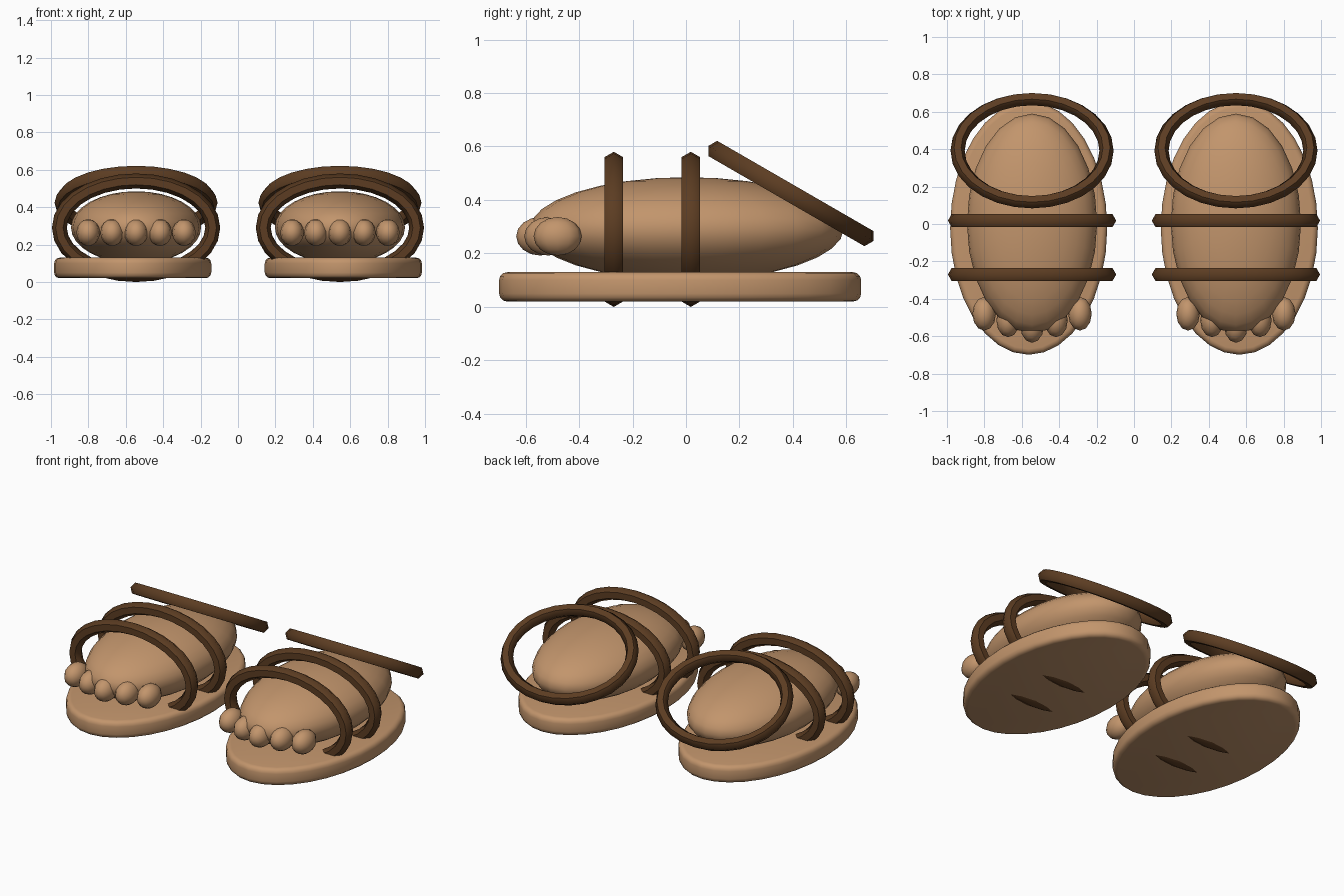
import bpy, bmesh, math
from mathutils import Matrix, Vector

if "Cube" in bpy.data.objects:
    bpy.data.objects.remove(bpy.data.objects["Cube"])


def material(name, color):
    m = bpy.data.materials.new(name)
    m.diffuse_color = (*color, 1)
    m.use_nodes = True
    m.node_tree.nodes["Principled BSDF"].inputs["Base Color"].default_value = m.diffuse_color
    return m


TAN = material("tan", (0.54, 0.30, 0.15))
BROWN = material("dark_brown", (0.107, 0.046, 0.016))


def finish(name, bm, mat, angle=60):
    bmesh.ops.recalc_face_normals(bm, faces=bm.faces)
    mesh = bpy.data.meshes.new(name)
    bm.to_mesh(mesh)
    bm.free()
    mesh.materials.append(mat)
    ob = bpy.data.objects.new(name, mesh)
    bpy.context.collection.objects.link(ob)
    bpy.ops.object.select_all(action='DESELECT')
    ob.select_set(True)
    bpy.context.view_layer.objects.active = ob
    bpy.ops.object.shade_smooth_by_angle(angle=math.radians(angle))
    return ob


def ellipsoid(name, center, radii, mat, u=24, v=16):
    bm = bmesh.new()
    bmesh.ops.create_uvsphere(bm, u_segments=u, v_segments=v, radius=1)
    bm.transform(Matrix.Translation(center) @ Matrix.Diagonal((*radii, 1)))
    finish(name, bm, mat)


def oval_ring(name, center, rx, ry, tube, tilt, mat, n=28, sides=6):
    """Hexagonal tube swept round an oval, then tilted about the x axis."""
    bm = bmesh.new()
    loops = []
    for i in range(n):
        a = 2 * math.pi * i / n
        p = Vector((rx * math.cos(a), ry * math.sin(a), 0))
        out = Vector((ry * math.cos(a), rx * math.sin(a), 0)).normalized()
        loop = []
        for k in range(sides):
            b = 2 * math.pi * k / sides
            loop.append(bm.verts.new(
                p + out * tube * math.cos(b) + Vector((0, 0, tube * math.sin(b)))))
        loops.append(loop)
    for i in range(n):
        p, q = loops[i], loops[(i + 1) % n]
        for k in range(sides):
            j = (k + 1) % sides
            bm.faces.new((p[k], q[k], q[j], p[j]))
    bm.transform(Matrix.Translation(center) @ Matrix.Rotation(math.radians(tilt), 4, 'X'))
    finish(name, bm, mat)


def sole(name, center, rx, ry, height, mat):
    bm = bmesh.new()
    bmesh.ops.create_cone(bm, cap_ends=True, segments=32, radius1=1, radius2=1, depth=1)
    bm.transform(Matrix.Translation(center) @ Matrix.Diagonal((rx, ry, height, 1)))
    rims = [e for e in bm.edges if abs(e.verts[0].co.z - e.verts[1].co.z) < 1e-4]
    bmesh.ops.bevel(bm, geom=rims, offset=0.03, segments=3, profile=0.5, affect='EDGES')
    finish(name, bm, mat, 40)


for side, s in (("left", -1), ("right", 1)):
    x = 0.545 * s
    sole(side + "_sole", (0.563 * s, -0.022, 0.075), 0.42, 0.677, 0.11, TAN)
    ellipsoid(side + "_foot", (x, 0.003, 0.292), (0.348, 0.587, 0.193), TAN)

    # Five toes along the curved front of the foot
    for i, y in enumerate((-0.48, -0.515, -0.545, -0.515, -0.48)):
        ellipsoid(f"{side}_toe_{i + 1}", (x + 0.128 * (i - 2), y, 0.264),
                  (0.063, 0.09, 0.072), TAN, 12, 8)

    # Two upright straps round foot and sole, and a leaning ankle strap
    for label, y in (("front", -0.27), ("middle", 0.018)):
        oval_ring(f"{side}_{label}_strap", (x, y, 0.29), 0.41, 0.25, 0.04, 90, BROWN)
    oval_ring(side + "_ankle_strap", (x, 0.392, 0.424), 0.398, 0.318, 0.038, -30, BROWN)
